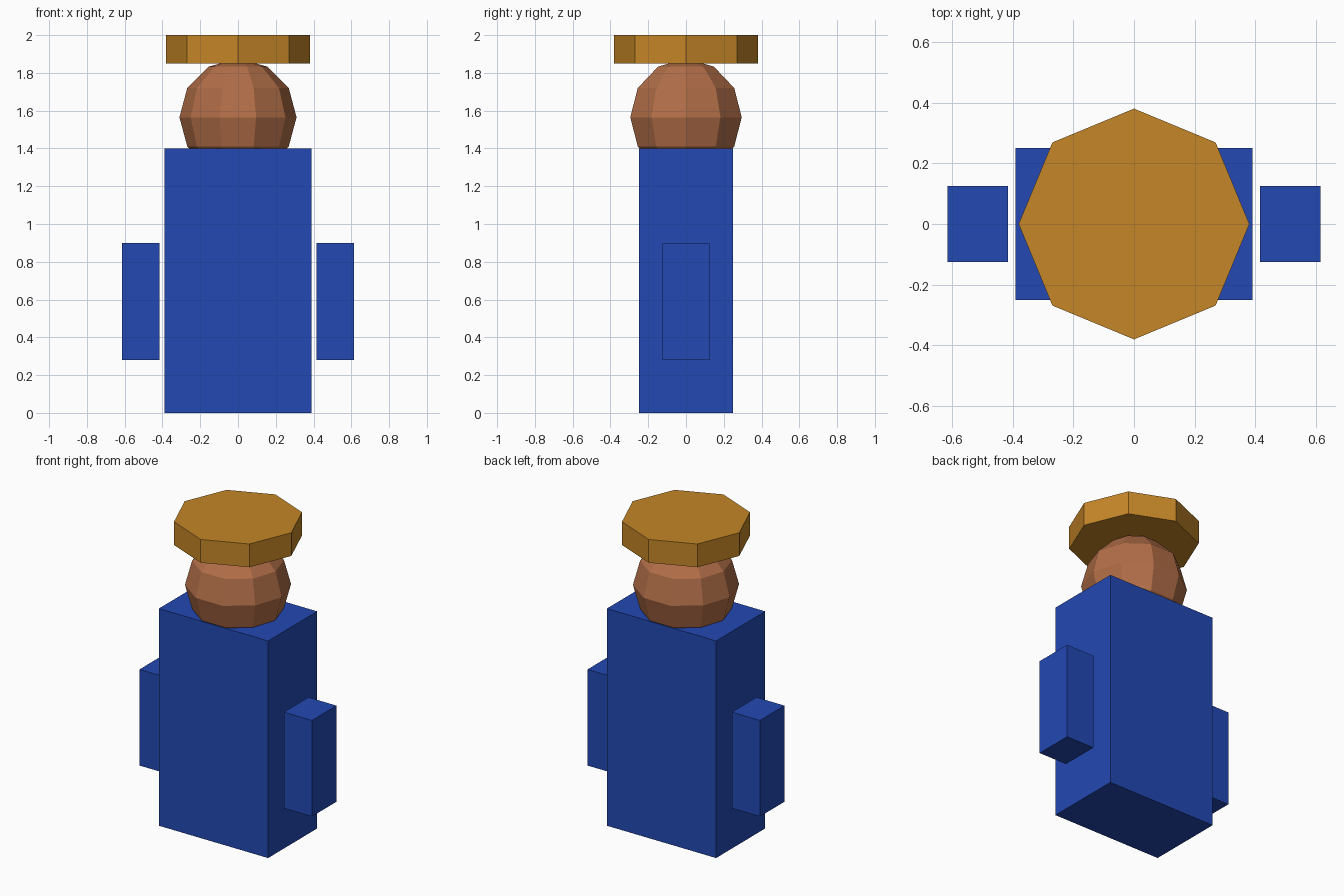
import bpy, bmesh
from math import sin, cos, pi, radians
from mathutils import Vector

if "Cube" in bpy.data.objects:
    bpy.data.objects.remove(bpy.data.objects["Cube"])


def material(name, rgb):
    m = bpy.data.materials.new(name)
    m.diffuse_color = (*rgb, 1)
    m.use_nodes = True
    m.node_tree.nodes["Principled BSDF"].inputs["Base Color"].default_value = m.diffuse_color
    return m


def finish(name, bm, mat):
    bmesh.ops.recalc_face_normals(bm, faces=bm.faces)
    me = bpy.data.meshes.new(name)
    bm.to_mesh(me)
    bm.free()
    me.materials.append(mat)
    ob = bpy.data.objects.new(name, me)
    bpy.context.collection.objects.link(ob)
    return ob


def box(name, lo, hi, mat):
    lo, hi = Vector(lo), Vector(hi)
    bm = bmesh.new()
    bmesh.ops.create_cube(bm, size=1)
    bmesh.ops.scale(bm, vec=hi - lo, verts=bm.verts)
    bmesh.ops.translate(bm, vec=(lo + hi) / 2, verts=bm.verts)
    return finish(name, bm, mat)


def lathe(name, profile, sides, mat):
    """Revolve (radius, z) points around z, first corner on +x."""
    bm = bmesh.new()
    vs = [bm.verts.new((r, 0, z)) for r, z in profile]
    edges = [bm.edges.new(p) for p in zip(vs, vs[1:])]
    bmesh.ops.spin(bm, geom=vs + edges, cent=(0, 0, 0), axis=(0, 0, 1),
                   angle=2 * pi, steps=sides, use_merge=False)
    bmesh.ops.remove_doubles(bm, verts=bm.verts, dist=1e-4)
    bmesh.ops.dissolve_limit(bm, angle_limit=radians(1), verts=bm.verts, edges=bm.edges)
    return finish(name, bm, mat)


blue = material("blue_cloth", (0.016, 0.065, 0.45))
skin = material("skin", (0.44, 0.155, 0.064))
gold = material("hat_straw", (0.56, 0.24, 0.021))

# Torso block
box("body", (-0.39, -0.25, 0), (0.39, 0.25, 1.4), blue)

# Arms, floating beside the torso
for side, cx in (("left", -0.515), ("right", 0.515)):
    box(side + "_arm", (cx - 0.1, -0.125, 0.28), (cx + 0.1, 0.125, 0.9), blue)

# Ten-sided, six-ring ball head sunk into torso and hat
R, Z = 0.31, 1.565
lathe("head", [(R * sin(i * pi / 6), Z - R * cos(i * pi / 6)) for i in range(7)], 10, skin)

# Octagonal flat hat
lathe("hat", [(0, 1.85), (0.38, 1.85), (0.38, 2.0), (0, 2.0)], 8, gold)
